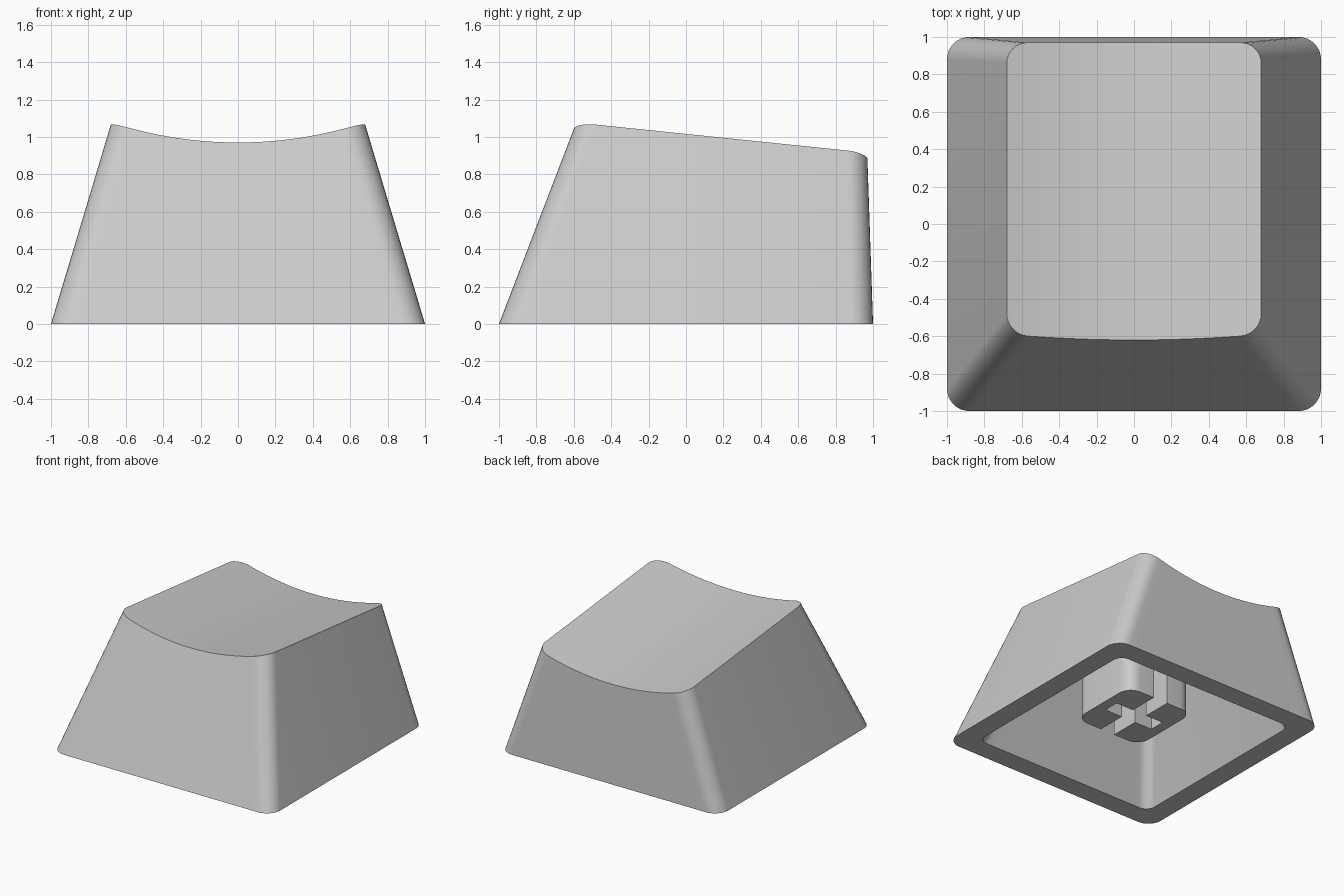
import bpy, bmesh
from math import sin, cos, pi

ARC, SPAN = 8, 24        # segments per corner and across the scoop

if "Cube" in bpy.data.objects:
    bpy.data.objects.remove(bpy.data.objects["Cube"], do_unlink=True)

grey = bpy.data.materials.new("light grey plastic")
grey.use_nodes = True
colour = (0.6, 0.6, 0.6, 1)
grey.diffuse_color = colour
grey.node_tree.nodes["Principled BSDF"].inputs["Base Color"].default_value = colour


def arc(cx, cy, r, start, end, steps=ARC):
    """Points on a circular arc, angles in half turns."""
    angles = [pi * (start + (end - start) * i / steps) for i in range(steps + 1)]
    return [(cx + r * cos(a), cy + r * sin(a)) for a in angles]


def outline(hx, y0, y1, r, bow=0.0):
    """Rounded rectangle: front half left to right, back half right to left."""
    inner = hx - r
    line = [-inner + 2 * inner * i / SPAN for i in range(1, SPAN)]
    front = (arc(-inner, y0 + r, r, 1, 1.5) + [(x, y0) for x in line]
             + arc(inner, y0 + r, r, 1.5, 2))
    back = [(x, y1 - (y - y0)) for x, y in reversed(front)]
    front = [(x, y - bow * (1 - (x / hx) ** 2)) for x, y in front]
    return front + back


def finish(bm, name):
    bmesh.ops.recalc_face_normals(bm, faces=bm.faces[:])
    mesh = bpy.data.meshes.new(name)
    bm.to_mesh(mesh)
    bm.free()
    mesh.materials.append(grey)
    ob = bpy.data.objects.new(name, mesh)
    bpy.context.collection.objects.link(ob)
    bpy.ops.object.select_all(action="DESELECT")
    ob.select_set(True)
    bpy.context.view_layer.objects.active = ob
    bpy.ops.object.shade_smooth_by_angle(angle=pi / 6)
    return ob


def dish(x, y):
    """Scooped top that slopes down towards the back."""
    return 0.97 - 0.103 * (y + 0.62) + 0.11 * (x / 0.68) ** 2


def ceiling(x, y):
    return 0.80 - 0.103 * (y + 0.62)


# Hollow cap: outer and inner lofts joined by the bottom rim
bm = bmesh.new()


def ring(points, height):
    return [bm.verts.new((x, y, height(x, y))) for x, y in points]


def bridge(a, b):
    for i in range(len(a)):
        j = (i + 1) % len(a)
        bm.faces.new((a[i], a[j], b[j], b[i]))


def cover(loop):
    """Strips running from the front edge to the back edge."""
    n = len(loop)
    for i in range(n // 2 - 1):
        bm.faces.new((loop[i], loop[i + 1], loop[n - 2 - i], loop[n - 1 - i]))


def floor(x, y):
    return 0.0


outer_base = ring(outline(1, -1, 1, 0.12), floor)
outer_top = ring(outline(0.68, -0.59, 0.97, 0.11, 0.03), dish)
inner_base = ring(outline(0.83, -0.83, 0.83, 0.08), floor)
inner_top = ring(outline(0.53, -0.46, 0.80, 0.08), ceiling)
bridge(outer_base, outer_top)
bridge(inner_base, inner_top)
bridge(outer_base, inner_base)
cover(outer_top)
cover(inner_top)
finish(bm, "cap_shell")

# Stem: two facing halves that leave a cross-shaped socket between them
half, radius, slot, pocket = 0.31, 0.11, 0.065, 0.225
corner = half - radius
profile = ([(slot, -half)] + arc(corner, -corner, radius, 1.5, 2)
           + arc(corner, corner, radius, 0, 0.5)
           + [(slot, half), (slot, slot), (pocket, slot),
              (pocket, -slot), (slot, -slot)])
for name, side in (("stem_left", 1), ("stem_right", -1)):
    bm = bmesh.new()
    face = bm.faces.new([bm.verts.new((side * x, y, 0.15)) for x, y in profile])
    grown = bmesh.ops.extrude_face_region(bm, geom=[face], use_keep_orig=True)
    top = [v for v in grown["geom"] if isinstance(v, bmesh.types.BMVert)]
    bmesh.ops.translate(bm, verts=top, vec=(0, 0, 0.64))
    finish(bm, name)
